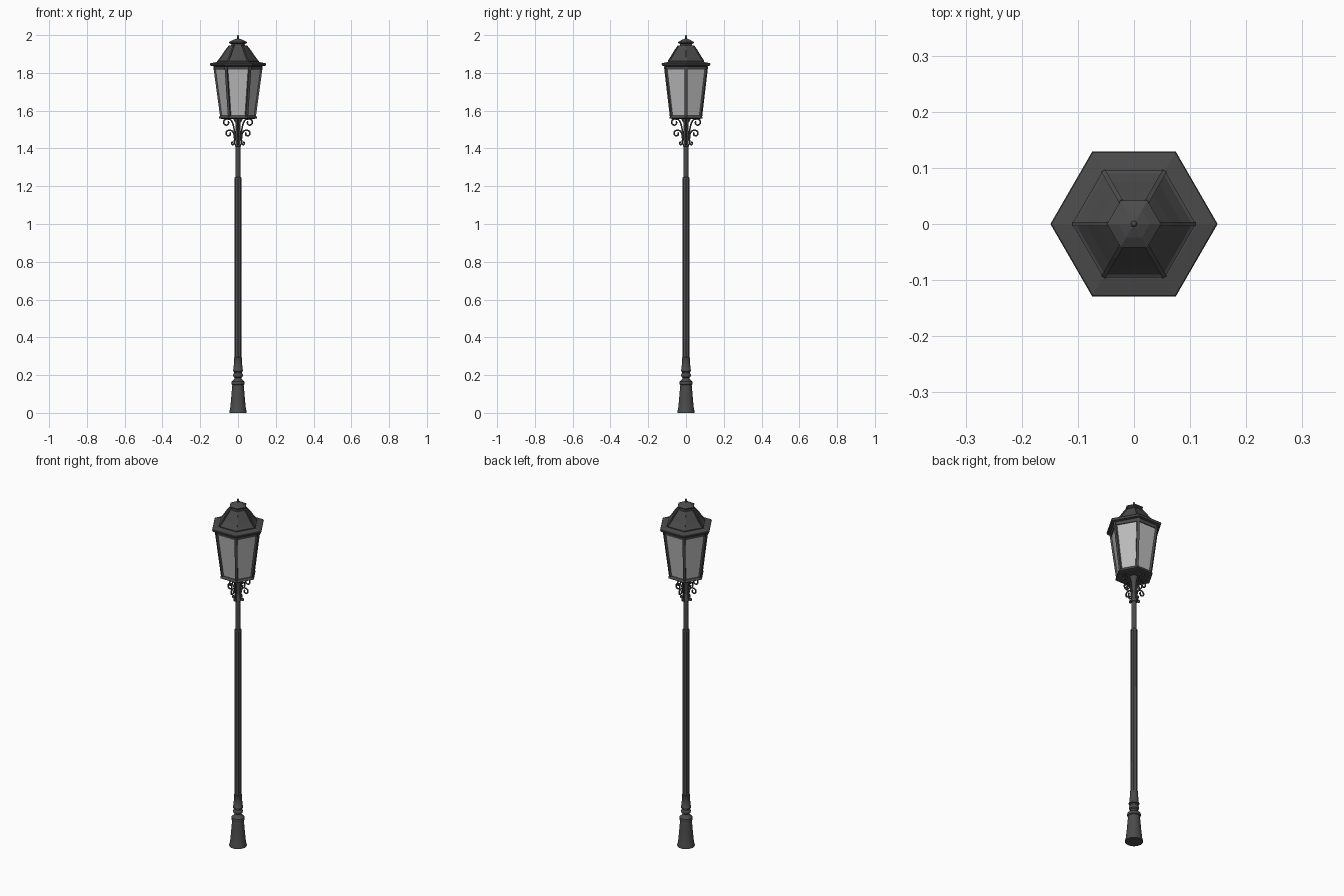
import bpy, bmesh
from math import sin, cos, pi, tau
from mathutils import Vector, Matrix

if "Cube" in bpy.data.objects:
    bpy.data.objects.remove(bpy.data.objects["Cube"])


def material(name, v):
    m = bpy.data.materials.new(name)
    m.diffuse_color = (v, v, v, 1)
    m.use_nodes = True
    m.node_tree.nodes["Principled BSDF"].inputs["Base Color"].default_value = m.diffuse_color
    return m


IRON = material("dark_iron", 0.07)
GLASS = material("frosted_glass", 0.5)


def add(name, mesh, mat=IRON, smooth=False):
    ob = bpy.data.objects.new(name, mesh)
    bpy.context.collection.objects.link(ob)
    if not mesh.materials:
        mesh.materials.append(mat)
    if smooth:
        bpy.ops.object.select_all(action='DESELECT')
        ob.select_set(True)
        bpy.context.view_layer.objects.active = ob
        bpy.ops.object.shade_smooth_by_angle(angle=0.6)
    return ob


def lathe(name, profile, n=32, flutes=0, mat=IRON, smooth=True, capped=True):
    """Revolve (radius, z) points, going upwards; optional flutes cut into the side."""
    bm = bmesh.new()
    rings = []
    for r, z in profile:
        ring = []
        for i in range(n):
            a = tau * i / n
            k = r * (1 - 0.13 * abs(sin(a * flutes / 2))) if flutes else r
            ring.append(bm.verts.new((k * cos(a), k * sin(a), z)))
        rings.append(ring)
    for lo, hi in zip(rings, rings[1:]):
        for i in range(n):
            j = (i + 1) % n
            bm.faces.new((lo[i], lo[j], hi[j], hi[i]))
    if capped:
        bm.faces.new(rings[0][::-1])
        bm.faces.new(rings[-1])
    me = bpy.data.meshes.new(name)
    bm.to_mesh(me)
    bm.free()
    return add(name, me, mat, smooth)


def hexa(name, profile, **kw):
    return lathe(name, profile, n=6, smooth=False, **kw)


def bars(name, points, width, depth):
    """Six bars following (radius, z) points along the hexagon's corners."""
    bm = bmesh.new()
    for k in range(6):
        rot = Matrix.Rotation(k * pi / 3, 3, 'Z')
        rings = [[bm.verts.new(rot @ Vector((r + dx * depth, dy * width, z)))
                  for dx, dy in ((-.5, -.5), (.5, -.5), (.5, .5), (-.5, .5))]
                 for r, z in points]
        for lo, hi in zip(rings, rings[1:]):
            for i in range(4):
                j = (i + 1) % 4
                bm.faces.new((lo[i], lo[j], hi[j], hi[i]))
        bm.faces.new(rings[0][::-1])
        bm.faces.new(rings[-1])
    me = bpy.data.meshes.new(name)
    bm.to_mesh(me)
    bm.free()
    return add(name, me)


def spiral(cx, cz, r0, r1, a0, a1, n=14):
    """Spiral of (radius, z) points, angles in turns."""
    return [(cx + (r0 + (r1 - r0) * i / n) * cos(tau * (a0 + (a1 - a0) * i / n)),
             cz + (r0 + (r1 - r0) * i / n) * sin(tau * (a0 + (a1 - a0) * i / n)))
            for i in range(n + 1)]


def scrolls(name, path, wire):
    """Bent wire repeated on four sides of the post."""
    cu = bpy.data.curves.new(name, 'CURVE')
    cu.dimensions = '3D'
    cu.bevel_depth = wire
    cu.bevel_resolution = 2
    cu.resolution_u = 3
    cu.use_fill_caps = True
    sp = cu.splines.new('NURBS')
    sp.points.add(len(path) - 1)
    for p, (r, z) in zip(sp.points, path):
        p.co = (r, 0, z, 1)
    sp.order_u = 3
    sp.use_endpoint_u = True
    tmp = bpy.data.objects.new(name, cu)
    bpy.context.collection.objects.link(tmp)
    dg = bpy.context.evaluated_depsgraph_get()
    me = bpy.data.meshes.new_from_object(tmp.evaluated_get(dg))
    bpy.data.objects.remove(tmp)
    for p in me.polygons:
        p.use_smooth = True
    for k in range(4):
        add(f"{name}_{k + 1}", me).rotation_euler.z = k * pi / 2


# Base and post
lathe("base", [(.046, 0), (.046, .006), (.042, .02), (.037, .07), (.032, .13),
               (.030, .148), (.034, .150), (.035, .158), (.034, .166),
               (.028, .170), (.020, .178), (.018, .186), (.024, .191),
               (.026, .199), (.024, .207), (.020, .211), (.020, .217),
               (.027, .220), (.027, .227), (.024, .231), (.020, .285),
               (.021, .287), (.021, .293), (.017, .295)])
lathe("fluted_shaft", [(.0185, .29), (.0175, 1.24)], n=64, flutes=8)
lathe("upper_shaft", [(.0185, 1.238), (.0185, 1.246), (.014, 1.25), (.013, 1.41),
                      (.016, 1.412), (.016, 1.422), (.014, 1.425), (.014, 1.535),
                      (.022, 1.55), (.026, 1.562)])

# Scroll brackets under the lantern
scrolls("upper_scroll", [(.013, 1.455), (.018, 1.49), (.026, 1.53), (.036, 1.552)]
        + spiral(.060, 1.537, .020, .009, .30, -.62), .004)
scrolls("lower_scroll", spiral(.028, 1.428, .005, .009, .3, -.45, 8)
        + [(.018, 1.45), (.020, 1.475), (.030, 1.494)]
        + spiral(.049, 1.479, .018, .008, .30, -.62), .004)

# Lantern body
hexa("lantern_floor", [(.088, 1.557), (.101, 1.560), (.101, 1.565), (.094, 1.574)])
hexa("glass", [(.089, 1.57), (.124, 1.83)], mat=GLASS, capped=False)
bars("corner_frame", [(.089, 1.57), (.125, 1.835)], .014, .012)
hexa("top_rail", [(.1215, 1.818), (.128, 1.818), (.131, 1.838), (.1215, 1.838)])

# Roof
hexa("eave", [(.125, 1.834), (.146, 1.838), (.149, 1.848), (.147, 1.851), (.112, 1.858)])
hexa("roof", [(.110, 1.856), (.110, 1.863), (.104, 1.866), (.086, 1.888),
              (.066, 1.918), (.046, 1.945)])
bars("roof_ridge", [(.106, 1.863), (.086, 1.889), (.066, 1.919), (.045, 1.945)], .008, .007)
hexa("roof_neck", [(.038, 1.942), (.034, 1.957)])
hexa("roof_cap", [(.036, 1.952), (.048, 1.958), (.048, 1.963), (.028, 1.974), (.008, 1.981)])
lathe("finial", [(.005, 1.978), (.005, 1.984), (.004, 1.987), (.006, 1.990),
                 (.006, 1.994), (.003, 1.999), (.001, 2.0)], n=12)
